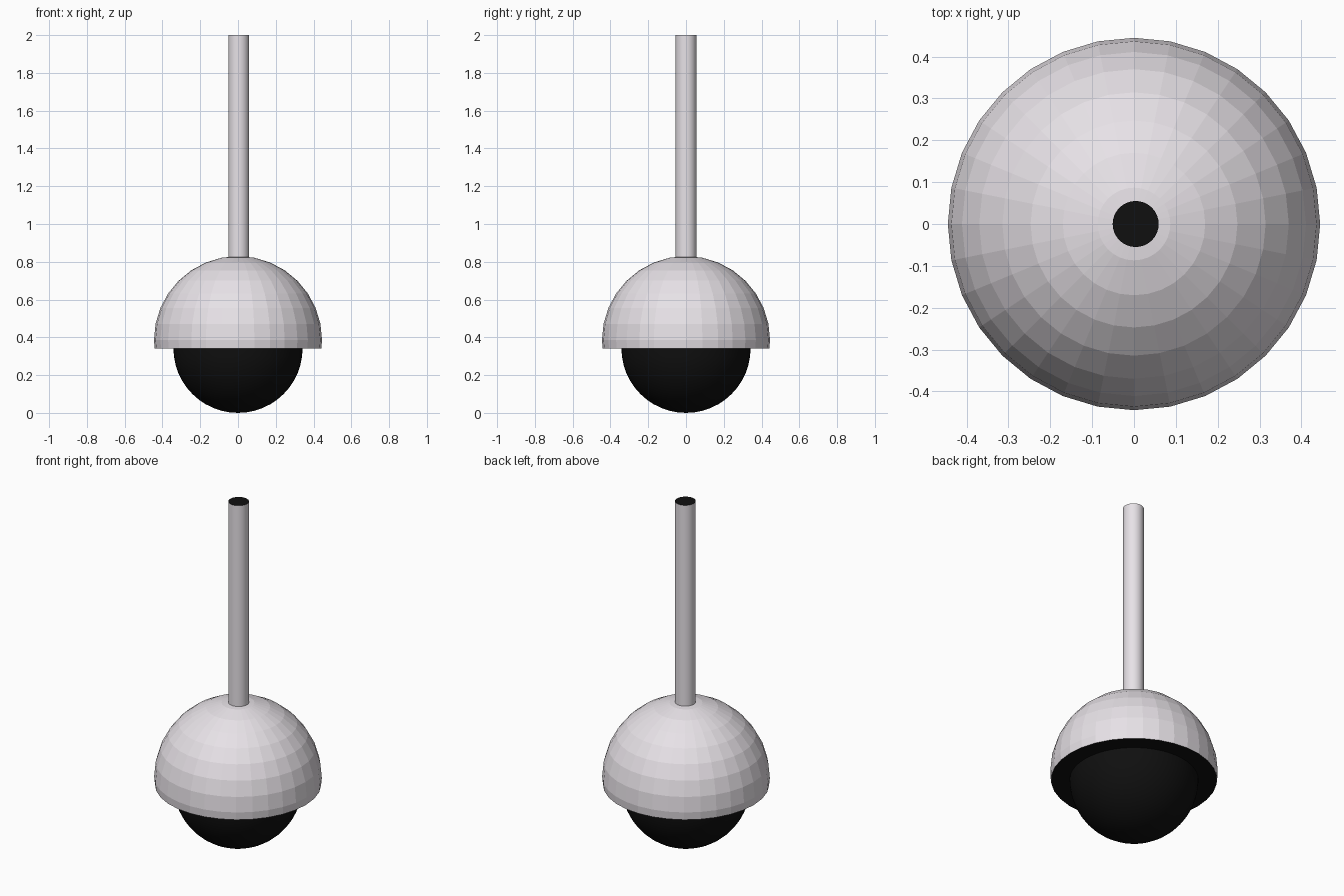
import bpy, bmesh
from mathutils import Matrix

if "Cube" in bpy.data.objects:
    bpy.data.objects.remove(bpy.data.objects["Cube"])

RIM_Z = 0.34


def material(name, color):
    m = bpy.data.materials.new(name)
    m.diffuse_color = color
    m.use_nodes = True
    m.node_tree.nodes["Principled BSDF"].inputs["Base Color"].default_value = m.diffuse_color
    return m


shell = material("shell", (0.80, 0.76, 0.80, 1))
black = material("black", (0.005, 0.005, 0.005, 1))


def finish(name, bm, mats, smooth):
    mesh = bpy.data.meshes.new(name)
    for f in bm.faces:
        # caps are flat and take the last material
        cap = abs(f.normal.z) > 0.999
        f.material_index = len(mats) - 1 if cap else 0
        f.smooth = smooth and not cap
    bm.to_mesh(mesh)
    bm.free()
    for m in mats:
        mesh.materials.append(m)
    obj = bpy.data.objects.new(name, mesh)
    bpy.context.collection.objects.link(obj)
    return obj


def cut_sphere(radius, z, segments, rings, cap):
    """Sphere cut at the rim plane: the housing keeps the top, the lens the bottom."""
    bm = bmesh.new()
    bmesh.ops.create_uvsphere(bm, u_segments=segments, v_segments=rings,
                              radius=radius, matrix=Matrix.Translation((0, 0, z)))
    cut = bmesh.ops.bisect_plane(
        bm, geom=bm.verts[:] + bm.edges[:] + bm.faces[:], dist=1e-5,
        plane_co=(0, 0, RIM_Z), plane_no=(0, 0, 1),
        clear_inner=cap, clear_outer=not cap)
    if cap:
        edges = [e for e in cut["geom_cut"] if isinstance(e, bmesh.types.BMEdge)]
        bmesh.ops.contextual_create(bm, geom=edges)
    bmesh.ops.recalc_face_normals(bm, faces=bm.faces[:])
    bm.normal_update()
    return bm


# Faceted housing with black underside
finish("dome_housing", cut_sphere(0.445, 0.385, 32, 16, True), [shell, black], False)

# Smooth dark lens bulging below the rim
lens = cut_sphere(0.342, 0.342, 48, 24, False)
if sum(f.normal.z for f in lens.faces) > 0:
    bmesh.ops.reverse_faces(lens, faces=lens.faces[:])
finish("lens_dome", lens, [black], True)

# Mounting pole with black end caps
pole = bmesh.new()
bmesh.ops.create_cone(pole, cap_ends=True, segments=32, radius1=0.055, radius2=0.055,
                      depth=1.18, matrix=Matrix.Translation((0.004, 0, 1.41)))
pole.normal_update()
finish("pole", pole, [shell, black], True)
